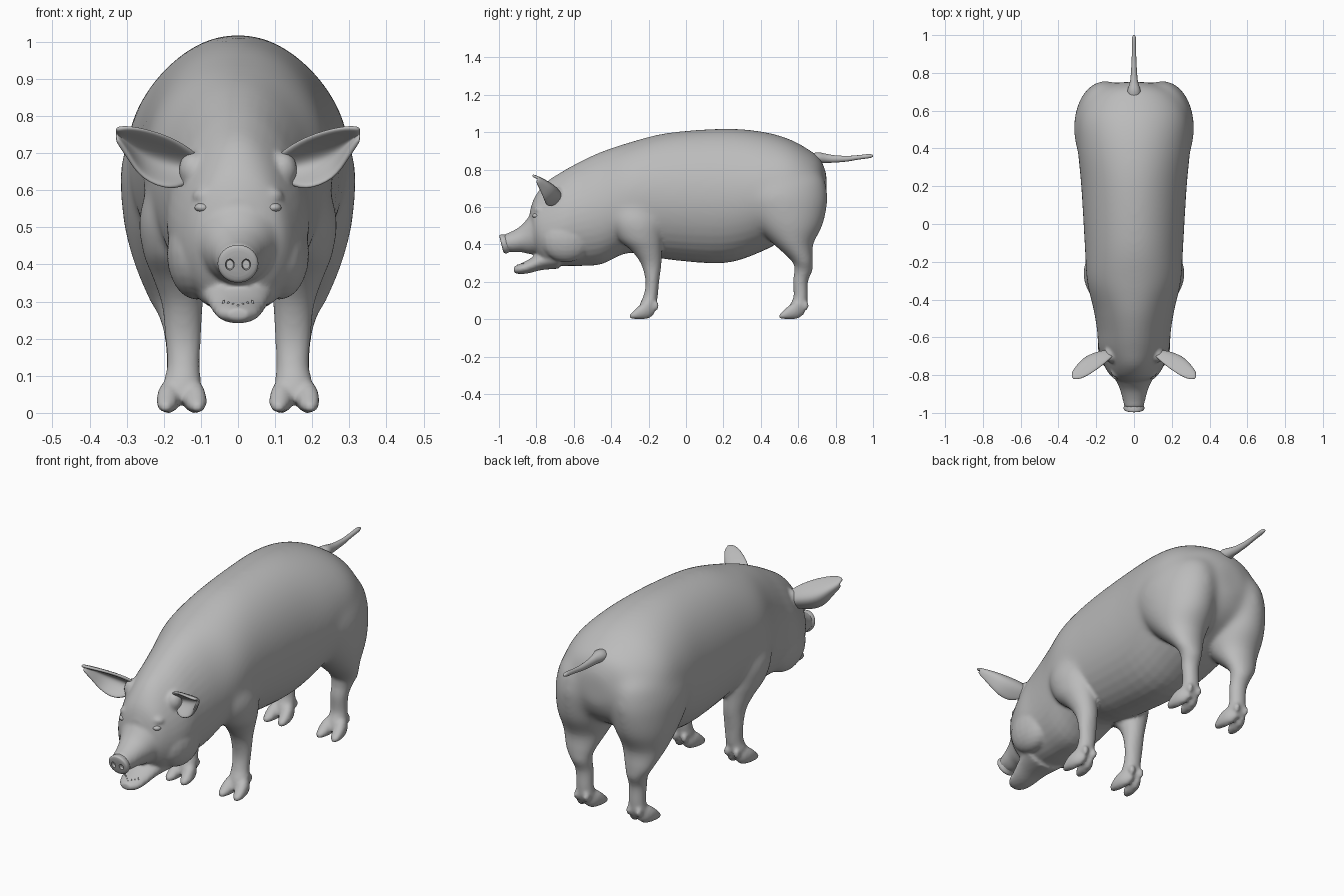
import bpy, bmesh, math
from mathutils import Vector

default = bpy.data.objects.get("Cube")
if default:
    bpy.data.objects.remove(default, do_unlink=True)

skin = bpy.data.materials.new("pale_grey_skin")
skin.use_nodes = True
grey = (0.5, 0.5, 0.5, 1)
skin.diffuse_color = grey
skin.node_tree.nodes["Principled BSDF"].inputs["Base Color"].default_value = grey


def finish(name, bm):
    """Turn a bmesh into a smooth skin-coloured object."""
    bmesh.ops.recalc_face_normals(bm, faces=bm.faces)
    for f in bm.faces:
        f.smooth = True
    mesh = bpy.data.meshes.new(name)
    bm.to_mesh(mesh)
    bm.free()
    mesh.materials.append(skin)
    obj = bpy.data.objects.new(name, mesh)
    bpy.context.collection.objects.link(obj)
    return obj


def spline(rows, steps):
    """Catmull-Rom interpolation through rows of numbers."""
    out = []
    for i in range(len(rows) - 1):
        a, b, c, d = (rows[max(0, min(len(rows) - 1, i + k))] for k in (-1, 0, 1, 2))
        for s in range(steps):
            t = s / steps
            out.append([q + t / 2 * (r - p + t * (2 * p - 5 * q + 4 * r - u + t * (3 * q - p - 3 * r + u)))
                        for p, q, r, u in zip(a, b, c, d)])
    return out + [list(rows[-1])]


def loft(name, rows, axis="y", sides=28, steps=4, side=1):
    """Rows: position, centre a, centre b, radius a, radius b, pear."""
    bm = bmesh.new()
    rings = []
    rows = [tuple(r) + (0,) * (6 - len(r)) for r in rows]
    for p, ca, cb, ra, rb, pear in spline(rows, steps):
        ring = []
        for k in range(sides):
            t = math.tau * k / sides
            a = side * (ca + ra * math.cos(t) * (1 - pear * math.sin(t)))
            b = cb + rb * math.sin(t)
            ring.append(bm.verts.new((a, p, b) if axis == "y" else (a, b, p)))
        rings.append(ring)
    for lo, hi in zip(rings, rings[1:]):
        for k in range(sides):
            n = (k + 1) % sides
            bm.faces.new((lo[k], lo[n], hi[n], hi[k]))
    bm.faces.new(rings[0])
    bm.faces.new(rings[-1])
    return finish(name, bm)


def blob(name, centre, radii):
    bm = bmesh.new()
    bmesh.ops.create_uvsphere(bm, u_segments=20, v_segments=12, radius=1)
    bmesh.ops.scale(bm, vec=radii, verts=bm.verts)
    bmesh.ops.translate(bm, vec=centre, verts=bm.verts)
    return finish(name, bm)


def apply_all(obj):
    bpy.context.view_layer.objects.active = obj
    for m in list(obj.modifiers):
        bpy.ops.object.modifier_apply(modifier=m.name)


# Torso and head: y, half width, underside, back line, pear
profile = [(-.835, .05, .42, .575, 0), (-.81, .115, .36, .65, .1), (-.75, .155, .29, .73, .18),
           (-.66, .185, .285, .79, .15), (-.56, .195, .285, .845, .1), (-.45, .215, .295, .897, .05),
           (-.3, .25, .355, .947, 0), (-.1, .262, .32, .997, 0), (.2, .28, .30, 1.02, 0),
           (.4, .298, .36, 1.005, 0), (.55, .295, .44, .965, 0), (.66, .25, .5, .905, 0),
           (.72, .175, .56, .855, 0), (.752, .07, .63, .78, 0)]
parts = [loft("body", [(y, 0, (lo + hi) / 2, w, (hi - lo) / 2, p) for y, w, lo, hi, p in profile], sides=40)]

# Upper muzzle and lower jaw
parts.append(loft("muzzle", [(-.70, 0, .52, .13, .14), (-.79, 0, .485, .115, .135), (-.84, 0, .449, .09, .1),
                             (-.88, 0, .43, .073, .072), (-.93, 0, .414, .06, .056), (-.97, 0, .41, .05, .044)]))
parts.append(loft("lower_jaw", [(-.68, 0, .34, .12, .07), (-.77, 0, .315, .09, .052), (-.84, 0, .283, .07, .037),
                                (-.89, 0, .268, .055, .027), (-.92, 0, .265, .028, .016)]))

hind = [(.84, .13, .52, .08, .13), (.76, .145, .51, .14, .225), (.67, .15, .5, .165, .258), (.6, .157, .515, .16, .24),
        (.5, .163, .545, .143, .185), (.4, .168, .575, .11, .105), (.31, .168, .622, .073, .056),
        (.26, .16, .627, .053, .048), (.2, .153, .612, .044, .04), (.12, .15, .613, .042, .038),
        (.07, .15, .60, .048, .047), (.03, .15, .59, .045, .04)]
fore = [(.68, .13, -.29, .06, .10), (.6, .15, -.28, .095, .13), (.52, .165, -.265, .103, .14),
        (.43, .165, -.245, .09, .118), (.36, .158, -.208, .07, .078), (.29, .15, -.185, .055, .053),
        (.2, .148, -.18, .048, .036), (.13, .147, -.188, .044, .038), (.08, .15, -.203, .05, .044),
        (.035, .15, -.215, .045, .04)]
toe = [(-.102, .043, .014, .01, .011), (-.08, .041, .023, .025, .022), (-.04, .036, .04, .031, .041),
       (0, .028, .048, .028, .044), (.03, .02, .045, .012, .02)]

for side, tag in ((1, "left"), (-1, "right")):
    parts.append(loft("hind_leg_" + tag, hind, axis="z", side=side))
    parts.append(loft("front_leg_" + tag, fore, axis="z", side=side))
    parts.append(blob("jowl_" + tag, (side * .112, -.64, .43), (.08, .14, .125)))
    parts.append(blob("brow_" + tag, (side * .085, -.785, .585), (.038, .03, .022)))
    parts.append(blob("ear_root_" + tag, (side * .12, -.69, .655), (.04, .045, .05)))

    # Cloven hooves with dew claws
    for end, fy in (("front", -.2), ("hind", .6)):
        for kind, sign in (("outer", 1), ("inner", -1)):
            rows = [(y + fy, .152 + sign * x, z, rx, rz) for y, x, z, rx, rz in toe]
            parts.append(loft(f"{end}_{kind}_hoof_{tag}", rows, sides=16, side=side))
            parts.append(blob(f"{end}_{kind}_dew_claw_{tag}", (side * (.15 + sign * .027), fy + .036, .072),
                              (.016, .02, .026)))

    # Eye
    blob("eye_" + tag, (side * .096, -.8, .553), (.021, .022, .013))

    # Cupped ear: upper edge, hollow middle, lower edge
    upper = [(.10, -.69, .69), (.165, -.75, .738), (.25, -.81, .766), (.305, -.828, .772), (.33, -.815, .766)]
    lower = [(.13, -.69, .62), (.18, -.745, .598), (.26, -.755, .628), (.295, -.78, .69), (.328, -.805, .738)]
    cup = [.02, .075, .08, .05, .015]
    bm = bmesh.new()
    grid = []
    for u, l, c in zip(upper, lower, cup):
        line = []
        for j in range(7):
            t = j / 6
            v = Vector(u).lerp(Vector(l), t)
            v.y += c * math.sin(math.pi * t)
            line.append(bm.verts.new((side * v.x, v.y, v.z)))
        grid.append(line)
    for p, q in zip(grid, grid[1:]):
        for j in range(6):
            bm.faces.new((p[j], p[j + 1], q[j + 1], q[j]))
    ear = finish("ear_" + tag, bm)
    shell = ear.modifiers.new("thickness", "SOLIDIFY")
    shell.thickness = .016
    shell.offset = 0
    rounding = ear.modifiers.new("round", "SUBSURF")
    rounding.levels = rounding.render_levels = 2

# Fuse the fleshy parts into one skin
bpy.ops.object.select_all(action="DESELECT")
for p in parts:
    p.select_set(True)
bpy.context.view_layer.objects.active = parts[0]
bpy.ops.object.join()
body = parts[0]
fuse = body.modifiers.new("fuse", "REMESH")
fuse.mode = "VOXEL"
fuse.voxel_size = .0085
fuse.use_smooth_shade = True
apply_all(body)

# Soften the whole skin a little, and hams and shoulders a lot
torso = body.vertex_groups.new(name="torso")
for v in body.data.vertices:
    weight = min(1, max(0, (v.co.z - .42) * 6)) * min(1, max(0, (v.co.y + .55) * 6))
    if weight:
        torso.add([v.index], weight, "REPLACE")
for name, rounds, group in (("relax", 6, ""), ("blend_muscles", 90, "torso")):
    relax = body.modifiers.new(name, "SMOOTH")
    relax.factor = .5
    relax.iterations = rounds
    relax.vertex_group = group
apply_all(body)

# Snout disc with two nostrils
snout = loft("snout_disc", [(-.93, 0, .41, .045, .042), (-.965, 0, .406, .05, .046), (-.985, 0, .402, .055, .051),
                            (-.996, 0, .402, .051, .047), (-1, 0, .402, .038, .034)], sides=32)
for v in snout.data.vertices:
    v.co.y += max(0, .45 - v.co.z) * .25
for side in (1, -1):
    cutter = blob("nostril_cutter", (side * .022, -.985, .4), (.012, .025, .015))
    cutter.hide_render = True
    cut = snout.modifiers.new("nostril", "BOOLEAN")
    cut.operation = "DIFFERENCE"
    cut.object = cutter
    apply_all(snout)
    bpy.data.objects.remove(cutter, do_unlink=True)
bpy.ops.object.select_all(action="DESELECT")
snout.select_set(True)
bpy.context.view_layer.objects.active = snout
bpy.ops.object.shade_smooth_by_angle(angle=math.radians(40))

# Lower teeth around the jaw rim
for i in range(-3, 4):
    x = i * .013
    y = -.90 + abs(i) * .01
    loft(f"tooth_{i + 4}", [(.265, x, y, .006, .005), (.285, x, y, .005, .004), (.292 + .004 * abs(i), x, y, .002, .002)],
         axis="z", sides=8, steps=2)

# Tail
loft("tail", [(.64, 0, .845, .03, .03), (.70, 0, .862, .035, .03), (.75, 0, .86, .022, .024), (.79, 0, .857, .017, .02),
              (.86, 0, .858, .013, .015), (.92, 0, .865, .011, .012), (.98, 0, .872, .011, .011),
              (1, 0, .873, .005, .005)], sides=16)
